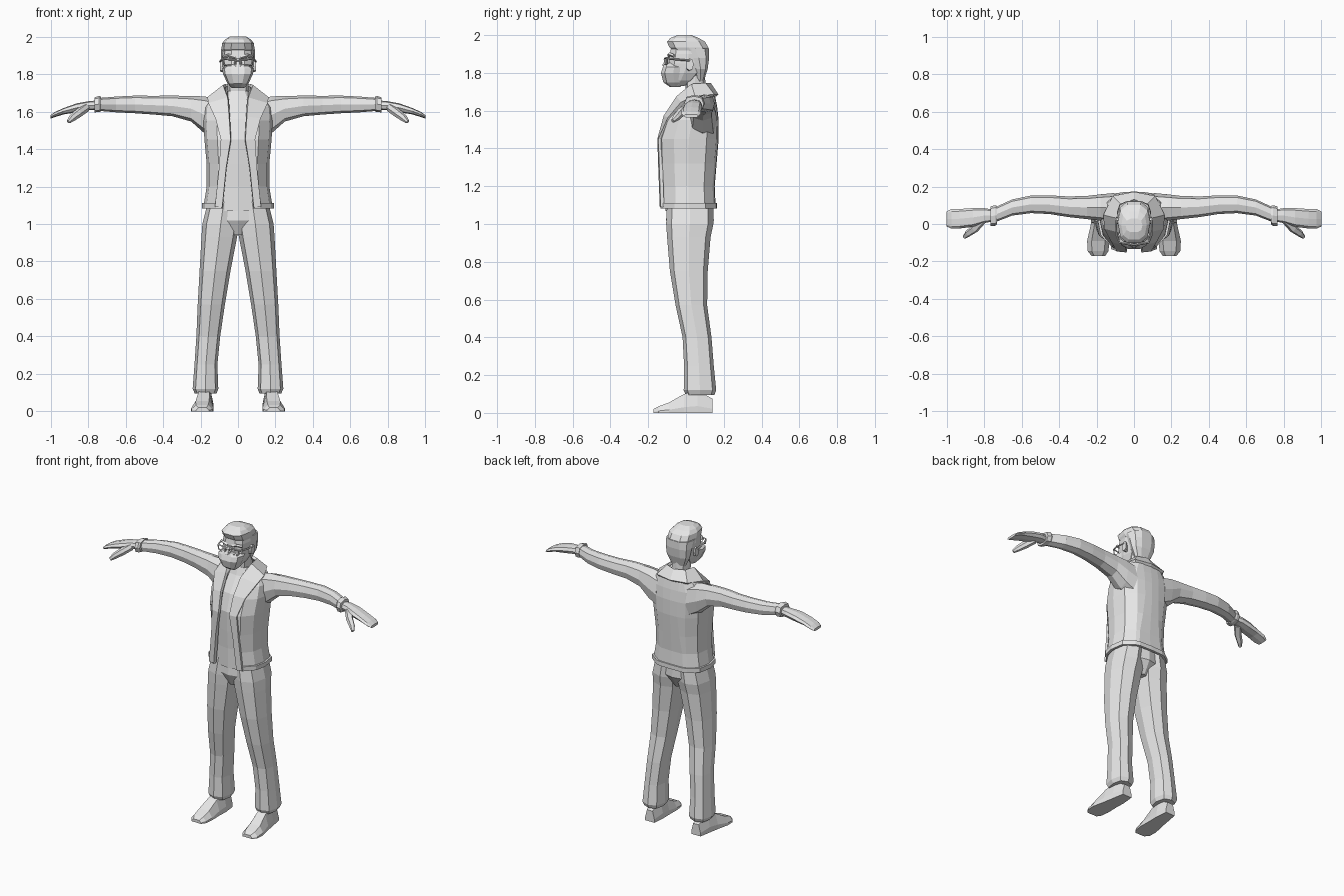
import bpy, bmesh, math
from mathutils import Vector

grey = bpy.data.materials.new("plain_grey")
grey.diffuse_color = (0.8, 0.8, 0.8, 1)


def make(name, rows, closed=True, mirror=False, thick=0):
    """Skin a list of point rows; closed rows become capped tubes."""
    bm = bmesh.new()
    vs = [[bm.verts.new(p) for p in r] for r in rows]
    n = len(rows[0])
    for a, b in zip(vs, vs[1:]):
        for i in range(n if closed else n - 1):
            j = (i + 1) % n
            bm.faces.new((a[i], a[j], b[j], b[i]))
    if closed:
        bm.faces.new(vs[0])
        bm.faces.new(vs[-1])
    bmesh.ops.recalc_face_normals(bm, faces=bm.faces)
    me = bpy.data.meshes.new(name)
    bm.to_mesh(me)
    bm.free()
    me.materials.append(grey)
    ob = bpy.data.objects.new(name, me)
    bpy.context.collection.objects.link(ob)
    if mirror:
        ob.modifiers.new("Mirror", 'MIRROR')
    if thick:
        s = ob.modifiers.new("Solidify", 'SOLIDIFY')
        s.thickness, s.offset = thick, 0
    return ob


def ring(c, u, v, n=8, p=0.75):
    """Rounded-square ring around c spanned by vectors u and v."""
    c, u, v = Vector(c), Vector(u), Vector(v)
    pts = []
    for i in range(n):
        a = math.tau * i / n
        f = lambda t: math.copysign(abs(t) ** p, t) if abs(t) > 1e-6 else 0
        pts.append(c + u * f(math.cos(a)) + v * f(math.sin(a)))
    return pts


def flat(x0, x1, yf, yb, z, n=8, p=0.75):
    """Horizontal ring from its extents."""
    return ring(((x0 + x1) / 2, (yf + yb) / 2, z),
                ((x1 - x0) / 2, 0, 0), (0, (yb - yf) / 2, 0), n, p)


def bar(name, pts, r, n=4, mirror=True):
    """Thin tube along points; r is one radius or one per point."""
    pts = [Vector(p) for p in pts]
    rs = r if isinstance(r, (list, tuple)) else [r] * len(pts)
    rows = []
    for i, p in enumerate(pts):
        d = (pts[min(i + 1, len(pts) - 1)] - pts[max(i - 1, 0)]).normalized()
        u = d.cross(Vector((0, 0, 1)) if abs(d.z) < 0.9 else Vector((0, 1, 0))).normalized()
        rows.append(ring(p, u * rs[i], d.cross(u) * rs[i], n))
    return make(name, rows, True, mirror)


# Trouser legs: z, inner x, outer x, front y, back y
legs = [(1.12, -.01, .16, -.10, .145), (1.0, -.005, .19, -.105, .145),
        (.93, .005, .195, -.10, .13), (.75, .04, .205, -.085, .115),
        (.57, .07, .215, -.055, .112), (.40, .095, .222, -.018, .135),
        (.25, .11, .232, -.01, .147), (.12, .105, .242, -.012, .16),
        (.095, .115, .23, 0, .15)]
make("trouser_legs", [flat(a, b, c, d, z) for z, a, b, c, d in legs], mirror=True)
make("trouser_seat", [flat(-.155, .155, -.10, .145, 1.12), flat(-.17, .17, -.105, .147, 1.02),
                      flat(-.05, .05, -.07, .10, .94)])

# Shoes: y, centre x, half width, height
shoes = [(.14, .172, .034, .075), (.06, .175, .045, .12), (-.01, .182, .05, .10),
         (-.09, .19, .06, .055), (-.145, .192, .055, .035), (-.172, .19, .035, .02)]
make("shoes", [[(x - w, y, 0), (x + w, y, 0), (x + w, y, .3 * h), (x + w * .6, y, h),
                (x - w * .6, y, h), (x - w, y, .3 * h)] for y, x, w, h in shoes], mirror=True)

# Shirt under the jacket
shirt = [(1.07, .155, -.108, .13), (1.2, .145, -.108, .13), (1.32, .145, -.115, .14),
         (1.45, .155, -.12, .15), (1.56, .15, -.085, .15), (1.66, .09, -.02, .13),
         (1.71, .06, .0, .11)]
make("shirt", [flat(-w, w, a, b, z, 12) for z, w, a, b in shirt])


# Open jacket: z, half width, front y, back y, opening
def wrap(z, w, yf, yb, g, grow=0):
    w, yf, yb = w + grow, yf - grow, yb + grow
    prof = [(.62, .04), (.92, .25), (1, .5), (.93, .8), (.6, .96), (.3, .99)]
    return [(g, yf, z)] + [(max(w * a, g), yf + (yb - yf) * t, z) for a, t in prof] + [(0, yb, z)]


jacket = [(1.09, .178, -.12, .15, .085), (1.2, .16, -.12, .145, .075),
          (1.32, .16, -.13, .155, .06), (1.45, .172, -.135, .166, .045),
          (1.55, .178, -.10, .166, .05), (1.62, .172, -.06, .158, .055),
          (1.67, .14, -.02, .148, .055), (1.71, .09, .015, .13, .055)]
make("jacket", [wrap(*j) for j in jacket], False, True, .014)
make("jacket_hem", [wrap(z, .178, -.12, .15, .085, .007) for z in (1.083, 1.112)],
     False, True, .016)

# Lapels running up into the collar: inner and outer edge points
edges = [((.083, -.13, 1.09), (.122, -.125, 1.09)), ((.062, -.138, 1.3), (.10, -.132, 1.3)),
         ((.038, -.143, 1.45), (.09, -.138, 1.45)), ((.045, -.11, 1.57), (.118, -.088, 1.56)),
         ((.052, -.045, 1.67), (.155, -.02, 1.64)), ((.075, .03, 1.735), (.158, .05, 1.67)),
         ((.065, .10, 1.74), (.11, .145, 1.68)), ((0, .125, 1.74), (0, .165, 1.68))]
make("lapel_collar", edges, False, True, .018)

# Sleeves, cuffs and hands: x, centre y, half depth, centre z, half height
def limb(name, rows):
    make(name, [ring((x, y, z), (0, ry, 0), (0, 0, rz)) for x, y, ry, z, rz in rows], mirror=True)


limb("sleeves", [(.11, .085, .08, 1.555, .11), (.18, .088, .07, 1.583, .098),
                 (.25, .088, .062, 1.615, .068), (.35, .092, .055, 1.63, .055),
                 (.45, .103, .05, 1.634, .05), (.55, .105, .047, 1.638, .047),
                 (.65, .088, .043, 1.638, .042), (.735, .052, .04, 1.638, .035)])
limb("cuffs", [(.732, .047, .05, 1.64, .04), (.742, .045, .055, 1.64, .043),
               (.765, .042, .052, 1.636, .04)])
limb("hands", [(.755, .045, .032, 1.634, .025), (.80, .045, .04, 1.631, .024),
               (.86, .035, .05, 1.62, .024), (.93, .028, .052, 1.602, .017),
               (.975, .027, .052, 1.585, .014), (1.0, .027, .04, 1.572, .009)])
bar("thumbs", [(.81, .02, 1.622), (.85, -.025, 1.592), (.885, -.05, 1.565), (.905, -.07, 1.545)],
    [.022, .022, .018, .01], 6)

# Neck and head: z, half width, front y, back y
def stack(name, rows, n=10):
    make(name, [flat(-w, w, a, b, z, n) for z, w, a, b in rows])


stack("neck", [(1.62, .07, .0, .12), (1.70, .055, .0, .105), (1.80, .055, -.01, .10)], 8)
stack("head", [(1.73, .035, -.085, -.01), (1.76, .058, -.105, .05), (1.80, .075, -.11, .09),
               (1.85, .084, -.095, .11), (1.90, .085, -.088, .115), (1.95, .078, -.08, .11)])
stack("face_mask", [(1.725, .032, -.085, -.03), (1.75, .056, -.122, .0), (1.80, .08, -.135, .0),
                    (1.83, .085, -.125, .0), (1.852, .05, -.115, -.03)])
stack("hair_back", [(1.755, .05, .055, .095), (1.82, .082, .04, .116), (1.88, .09, .01, .125),
                    (1.93, .09, -.03, .125)])
stack("hair_top", [(1.915, .084, -.07, .125), (1.935, .088, -.092, .122), (1.965, .085, -.105, .105),
                   (1.985, .068, -.085, .07), (2.0, .045, -.045, .03)])
limb("ears", [(.07, .015, .014, 1.84, .03), (.096, .02, .02, 1.845, .032)])
make("nose", [flat(-.008, .008, -.102, -.07, 1.885, 6), flat(-.018, .018, -.13, -.07, 1.84, 6)])
bar("eyebrows", [(.015, -.09, 1.888), (.05, -.088, 1.9), (.078, -.065, 1.89)], .009)

# Glasses: frames, bridge and temples
corners = [(.012, -.112, 1.877), (.078, -.1, 1.88), (.074, -.1, 1.848), (.02, -.112, 1.845)]
for i, side in enumerate(("top", "outer", "bottom", "inner")):
    bar("glasses_" + side, [corners[i], corners[(i + 1) % 4]], .005)
bar("glasses_bridge", [(-.014, -.113, 1.872), (.014, -.113, 1.872)], .005, mirror=False)
bar("glasses_temples", [(.078, -.1, 1.876), (.094, -.06, 1.872), (.096, .02, 1.865)], .005)
